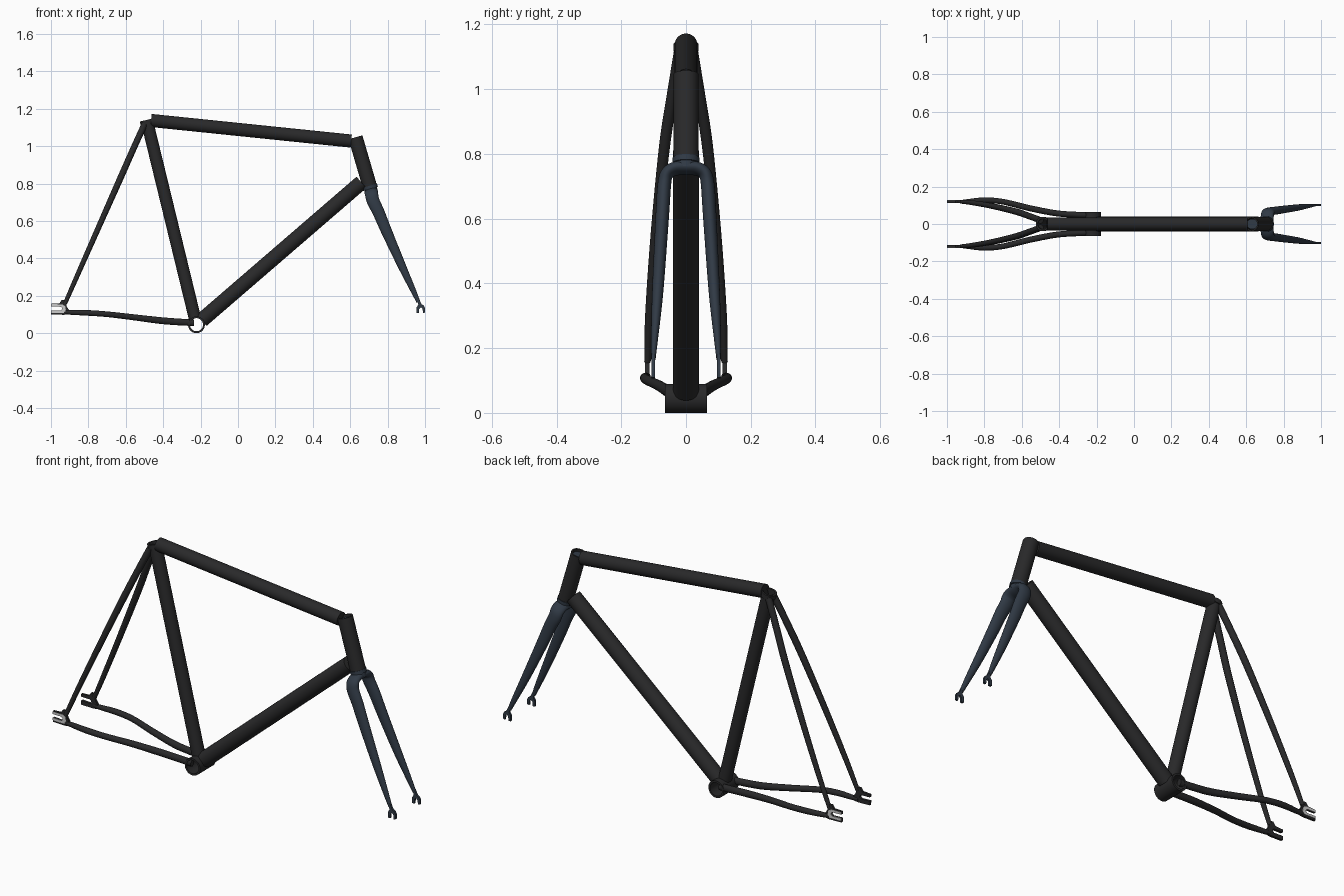
import bpy, bmesh, math
from mathutils import Vector

if "Cube" in bpy.data.objects:
    bpy.data.objects.remove(bpy.data.objects["Cube"])


def material(name, rgb):
    m = bpy.data.materials.new(name)
    m.diffuse_color = (*rgb, 1)
    m.use_nodes = True
    m.node_tree.nodes["Principled BSDF"].inputs["Base Color"].default_value = m.diffuse_color
    return m


BLACK = material("black_paint", (0.022, 0.022, 0.023))
BLUE = material("dark_blue_paint", (0.03, 0.042, 0.06))
STEEL = material("bare_steel", (0.55, 0.55, 0.57))


def finish(bm, name, mat, mirror=False):
    bmesh.ops.recalc_face_normals(bm, faces=bm.faces)
    for f in bm.faces:
        f.smooth = True
    for e in bm.edges:
        e.smooth = len(e.link_faces) == 2 and e.calc_face_angle(0) < math.radians(35)
    me = bpy.data.meshes.new(name)
    bm.to_mesh(me)
    bm.free()
    me.materials.append(mat)
    ob = bpy.data.objects.new(name, me)
    bpy.context.collection.objects.link(ob)
    if mirror:
        mod = ob.modifiers.new("mirror", 'MIRROR')
        mod.use_axis = (False, True, False)
    return ob


def ring(bm, c, tangent, ref, ra, rb, n):
    t = tangent.normalized()
    a = (ref - t * ref.dot(t)).normalized()
    b = t.cross(a)
    return [bm.verts.new(c + a * ra * math.cos(k * math.tau / n) + b * rb * math.sin(k * math.tau / n))
            for k in range(n)]


def skin(bm, rings, loop=False):
    n = len(rings[0])
    pairs = list(zip(rings, rings[1:])) + ([(rings[-1], rings[0])] if loop else [])
    for p, q in pairs:
        for k in range(n):
            bm.faces.new((p[k], p[(k + 1) % n], q[(k + 1) % n], q[k]))
    if not loop:
        bm.faces.new(rings[0])
        bm.faces.new(rings[-1])


def tube(name, p0, p1, r, mat=BLACK, inner=None, n=40):
    """Straight tube, hollow when an inner radius is given."""
    p0, p1 = Vector(p0), Vector(p1)
    t = p1 - p0
    ref = Vector((0, 1, 0)) if abs(t.normalized().y) < 0.9 else Vector((1, 0, 0))
    bm = bmesh.new()
    rings = [ring(bm, p, t, ref, r, r, n) for p in (p0, p1)]
    if inner:
        rings += [ring(bm, p, t, ref, inner, inner, n) for p in (p1, p0)]
    skin(bm, rings, loop=bool(inner))
    return finish(bm, name, mat)


def spline(pts, steps):
    """Smooth curve through rows of numbers (position and radii)."""
    pts = [Vector(p) for p in pts]
    pts = [2 * pts[0] - pts[1]] + pts + [2 * pts[-1] - pts[-2]]
    out = []
    for i in range(1, len(pts) - 2):
        a, b, c, d = pts[i - 1:i + 3]
        for s in range(steps):
            t = s / steps
            out.append(0.5 * (2 * b + (c - a) * t + (2 * a - 5 * b + 4 * c - d) * t ** 2
                              + (3 * b - a - 3 * c + d) * t ** 3))
    return out + [pts[-2]]


def sweep(name, pts, ref, mat=BLACK, mirror=False, n=24, steps=6):
    """Bent tube; each row is x, y, z, radius along ref, radius across."""
    rows = spline(pts, steps)
    pos = [Vector(r[:3]) for r in rows]
    bm = bmesh.new()
    rings = []
    for i, r in enumerate(rows):
        t = pos[min(i + 1, len(pos) - 1)] - pos[max(i - 1, 0)]
        rings.append(ring(bm, pos[i], t, Vector(ref), r[3], r[4], n))
    skin(bm, rings)
    return finish(bm, name, mat, mirror)


def plate(name, outline, y0, y1, mat):
    """Flat x-z outline with thickness in y, mirrored to both sides."""
    bm = bmesh.new()
    f = bm.faces.new([bm.verts.new((x, y0, z)) for x, z in outline])
    res = bmesh.ops.extrude_face_region(bm, geom=[f])
    for v in res["geom"]:
        if isinstance(v, bmesh.types.BMVert):
            v.co.y = y1
    return finish(bm, name, mat, mirror=True)


# key points
bb = Vector((-0.222, 0, 0.045))
seat_top = Vector((-0.488, 0, 1.138))
head_top = Vector((0.628, 0, 1.047))
head_low = Vector((0.704, 0, 0.787))
down_end = Vector((0.66, 0, 0.806))
steer = (head_low - head_top).normalized()
seat_dir = (seat_top - bb).normalized()

# main tubes
tube("bottom_bracket_shell", bb - Vector((0, 0.065, 0)), bb + Vector((0, 0.065, 0)), 0.045, inner=0.035)
tube("seat_tube", bb + seat_dir * 0.036, seat_top, 0.033, inner=0.028)
tube("seat_collar", seat_top - seat_dir * 0.022, seat_top + seat_dir * 0.002, 0.038, inner=0.028)
tube("top_tube", (-0.465, 0, 1.137), (0.605, 0, 1.027), 0.035)
tube("down_tube", bb + (down_end - bb).normalized() * 0.036, down_end, 0.04)
tube("head_tube", head_top, head_low, 0.0385, inner=0.031)

# steerer and crown race
tube("steerer", head_top + steer * 0.012, head_low + steer * 0.02, 0.028, BLUE)
tube("crown_race", head_low - steer * 0.001, head_low + steer * 0.016, 0.041, BLUE)
tube("crown_neck", head_low + steer * 0.01, head_low + steer * 0.035, 0.035, BLUE)

# fork: one oval tube over the crown and down both legs
half = [(0.711, 0, 0.756, 0.036, 0.020), (0.712, 0.035, 0.754, 0.036, 0.020),
        (0.715, 0.059, 0.738, 0.035, 0.020), (0.723, 0.067, 0.705, 0.034, 0.021),
        (0.752, 0.071, 0.645, 0.032, 0.021), (0.794, 0.077, 0.545, 0.029, 0.020),
        (0.874, 0.088, 0.364, 0.022, 0.017), (0.935, 0.097, 0.232, 0.015, 0.011),
        (0.965, 0.101, 0.166, 0.010, 0.007)]
legs = [(x, -y, z, a, b) for x, y, z, a, b in half[:0:-1]] + half
sweep("fork", legs, (-steer.z, 0, steer.x), BLUE, n=28)
plate("fork_dropout", [(0.955, 0.107), (0.955, 0.138), (0.964, 0.152), (0.957, 0.18), (0.967, 0.184),
                       (0.981, 0.155), (0.993, 0.148), (1.0, 0.134), (1.0, 0.11), (0.989, 0.107),
                       (0.987, 0.13), (0.978, 0.138), (0.969, 0.13), (0.968, 0.107)],
      0.096, 0.107, BLUE)

# rear stays
sweep("seat_stay", [(-0.499, 0.02, 1.118, 0.017, 0.017), (-0.56, 0.042, 0.984, 0.017, 0.017),
                    (-0.63, 0.066, 0.826, 0.017, 0.017), (-0.75, 0.094, 0.555, 0.015, 0.015),
                    (-0.86, 0.113, 0.306, 0.013, 0.013), (-0.925, 0.119, 0.158, 0.011, 0.010)],
      (1, 0, 0), mirror=True)
sweep("chain_stay", [(-0.235, 0.047, 0.056, 0.018, 0.016), (-0.32, 0.05, 0.06, 0.018, 0.016),
                     (-0.42, 0.058, 0.068, 0.018, 0.016), (-0.56, 0.085, 0.085, 0.016, 0.016),
                     (-0.70, 0.119, 0.101, 0.015, 0.015), (-0.80, 0.127, 0.108, 0.015, 0.015),
                     (-0.89, 0.121, 0.111, 0.013, 0.012), (-0.93, 0.119, 0.112, 0.010, 0.008)],
      (0, 0, 1), mirror=True)

# rear dropouts with a bare steel face on the outside
plate("rear_dropout", [(-1.0, 0.157), (-0.955, 0.159), (-0.942, 0.178), (-0.922, 0.175), (-0.917, 0.145),
                       (-0.903, 0.122), (-0.903, 0.102), (-0.93, 0.098), (-1.0, 0.1), (-1.0, 0.122),
                       (-0.948, 0.120), (-0.94, 0.128), (-0.942, 0.137), (-0.95, 0.141), (-1.0, 0.142)],
      0.113, 0.125, BLACK)
plate("dropout_face", [(-0.999, 0.155), (-0.94, 0.154), (-0.924, 0.144), (-0.92, 0.122), (-0.93, 0.108),
                       (-0.999, 0.109), (-0.999, 0.122), (-0.948, 0.120), (-0.94, 0.128),
                       (-0.942, 0.137), (-0.95, 0.141), (-0.999, 0.142)],
      0.124, 0.127, STEEL)
